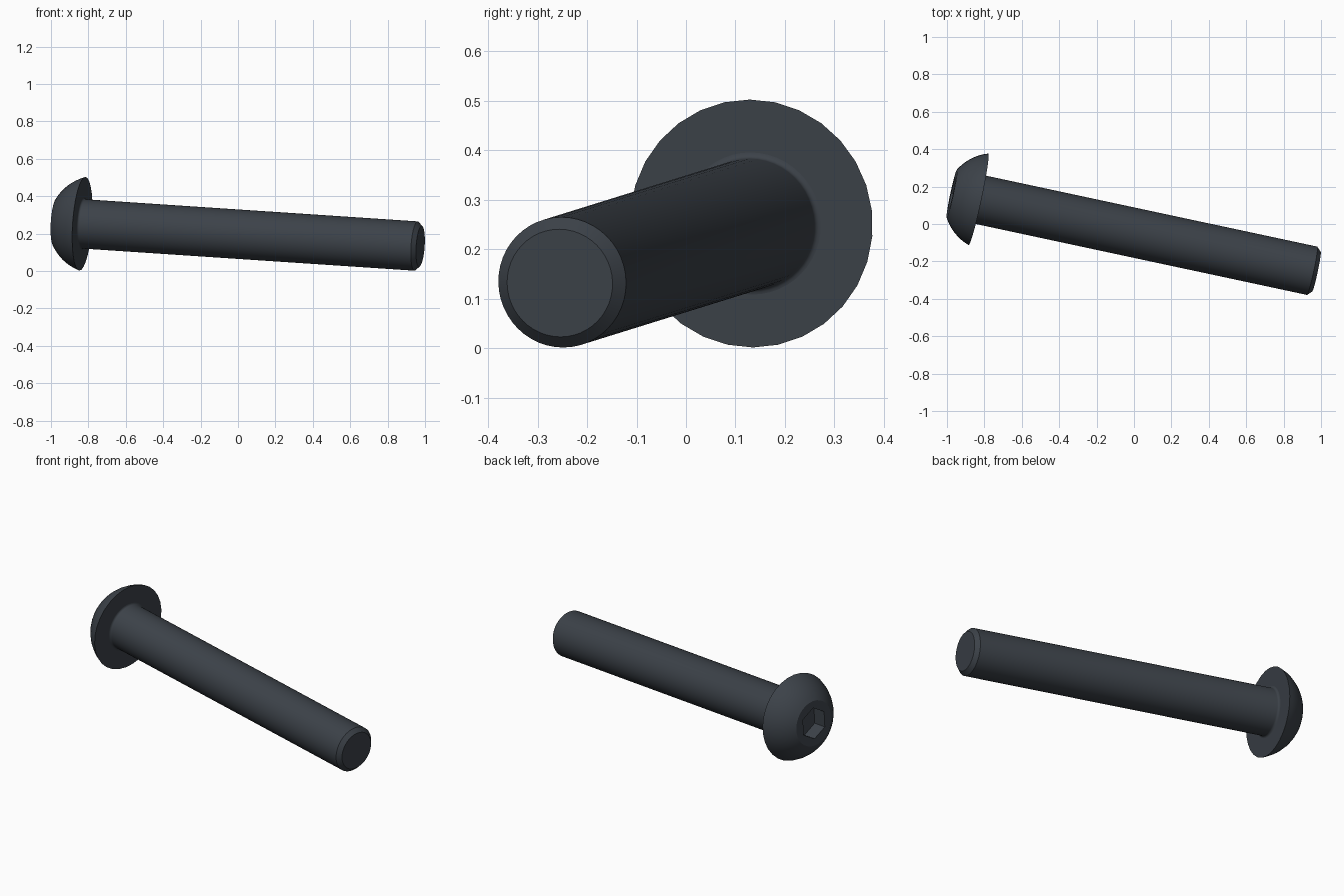
import bpy
import bmesh
import math
from mathutils import Matrix, Vector

cube = bpy.data.objects.get("Cube")
if cube:
    bpy.data.objects.remove(cube, do_unlink=True)

# Screw frame: origin at the centre of the head underside, local z out of the head
AXIS = Vector((-0.976, 0.209, 0.065)).normalized()
UP = (Vector((0, 0, 1)) - AXIS * AXIS.z).normalized()
FRAME = Matrix((UP, AXIS.cross(UP), AXIS)).transposed().to_4x4()
FRAME.translation = (-0.832, 0.132, 0.252)

HEAD_R, HEAD_H, FLAT_R = 0.251, 0.145, 0.132
SHANK_R, LENGTH, CHAMFER = 0.132, 1.852, 0.023
SOCKET_R, SOCKET_DEPTH = 0.0915, 0.082

steel = bpy.data.materials.new("dark_steel")
steel.use_nodes = True
colour = (0.045, 0.054, 0.066, 1)
steel.diffuse_color = colour
steel.node_tree.nodes["Principled BSDF"].inputs["Base Color"].default_value = colour


def ring(bm, radius, z, sides):
    return [bm.verts.new((radius * math.cos(math.tau * i / sides),
                          radius * math.sin(math.tau * i / sides), z))
            for i in range(sides)]


def skin(bm, a, b):
    n = len(a)
    for i in range(n):
        j = (i + 1) % n
        bm.faces.new((a[i], a[j], b[j], b[i]))


def lathe(bm, profile, sides):
    rings = [ring(bm, r, z, sides) for r, z in profile]
    for a, b in zip(rings, rings[1:]):
        skin(bm, a, b)
    return rings


def finish(bm, name):
    bmesh.ops.recalc_face_normals(bm, faces=bm.faces)
    mesh = bpy.data.meshes.new(name)
    bm.to_mesh(mesh)
    bm.free()
    mesh.materials.append(steel)
    obj = bpy.data.objects.new(name, mesh)
    bpy.context.collection.objects.link(obj)
    obj.matrix_world = FRAME
    bpy.ops.object.select_all(action='DESELECT')
    obj.select_set(True)
    bpy.context.view_layer.objects.active = obj
    bpy.ops.object.shade_smooth_by_angle(angle=math.radians(28))


# Domed head: spherical arc from the rim up to a flat top
bm = bmesh.new()
SIDES, STEPS = 30, 8
centre = (HEAD_H ** 2 + FLAT_R ** 2 - HEAD_R ** 2) / (2 * HEAD_H)
sphere_r = math.hypot(HEAD_R, centre)
start = math.atan2(-centre, HEAD_R)
end = math.atan2(HEAD_H - centre, FLAT_R)
angles = [start + (end - start) * i / STEPS for i in range(STEPS + 1)]
rings = lathe(bm, [(sphere_r * math.cos(a), centre + sphere_r * math.sin(a))
                   for a in angles], SIDES)
bm.faces.new(rings[0])

# Hexagonal socket, joined to the flat top by triangle fans
rim = rings[-1]
mouth = ring(bm, SOCKET_R, HEAD_H, 6)
floor = ring(bm, SOCKET_R, HEAD_H - SOCKET_DEPTH, 6)
skin(bm, mouth, floor)
bm.faces.new(floor)
span = SIDES // 6
for k in range(6):
    first = k * span - span // 2
    for i in range(first, first + span):
        bm.faces.new((mouth[k], rim[i % SIDES], rim[(i + 1) % SIDES]))
    bm.faces.new((mouth[k], rim[(first + span) % SIDES], mouth[(k + 1) % 6]))
finish(bm, "head")

# Shank with a small fillet under the head and a chamfered tip
bm = bmesh.new()
FILLET = 0.012
profile = [(SHANK_R + FILLET, 0.005)]
for i in range(5):
    a = math.pi / 2 * i / 4
    profile.append((SHANK_R + FILLET * (1 - math.sin(a)), -FILLET * (1 - math.cos(a))))
profile += [(SHANK_R, CHAMFER - LENGTH), (SHANK_R - CHAMFER, -LENGTH)]
rings = lathe(bm, profile, 48)
bm.faces.new(rings[0])
bm.faces.new(rings[-1])
finish(bm, "shank")
